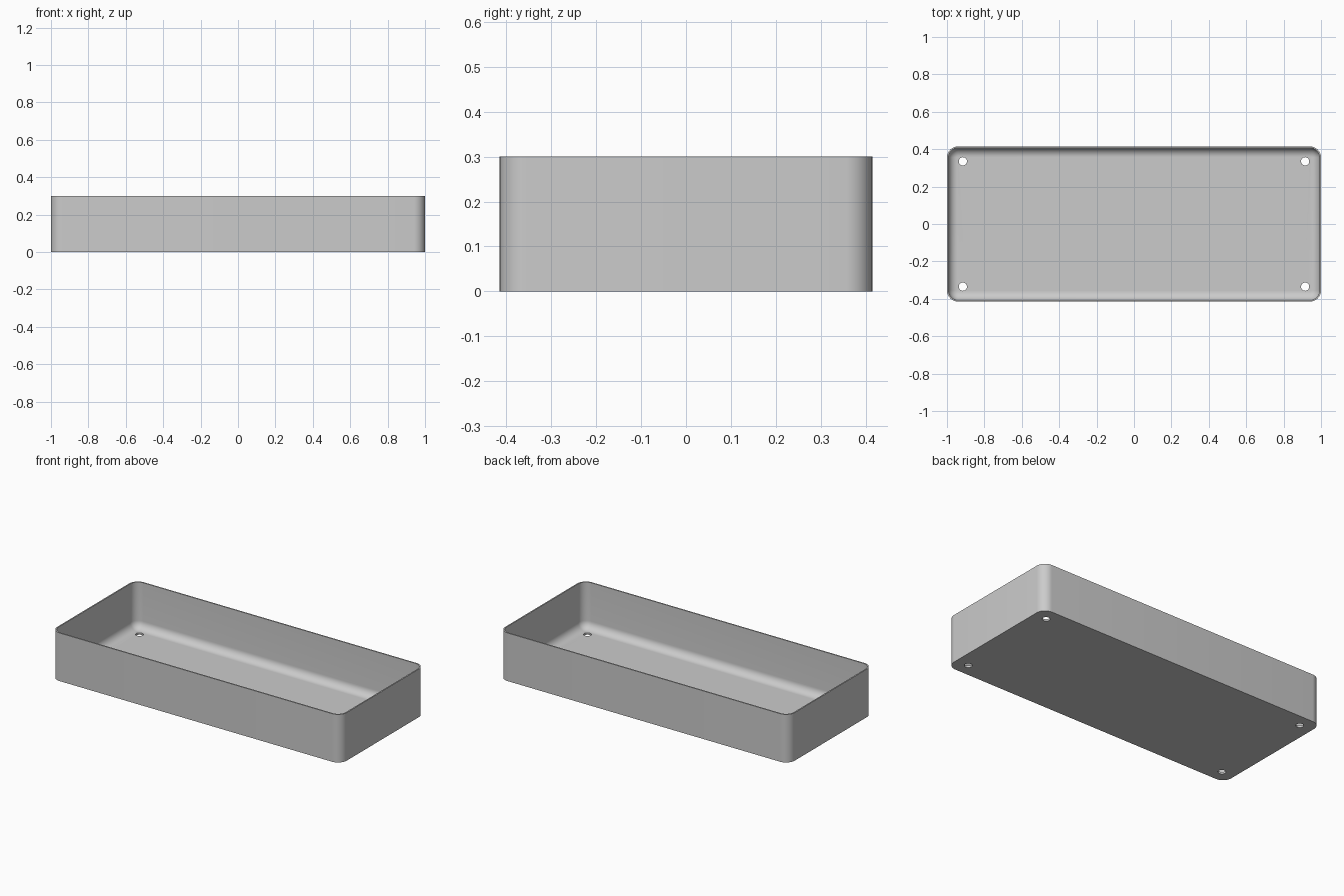
import bpy
import bmesh
from math import sin, cos, pi, radians

cube = bpy.data.objects.get("Cube")
if cube:
    bpy.data.objects.remove(cube, do_unlink=True)

HALF_X, HALF_Y, HEIGHT = 1.0, 0.415, 0.30
CORNER, WALL, FLOOR, FILLET = 0.06, 0.008, 0.012, 0.048
HOLE_X, HOLE_Y, HOLE_R = 0.915, 0.335, 0.022
STEPS = 10

grey = bpy.data.materials.new("plain grey")
grey.use_nodes = True
colour = (0.6, 0.6, 0.6, 1)
grey.diffuse_color = colour
grey.node_tree.nodes["Principled BSDF"].inputs["Base Color"].default_value = colour


def ring(bm, inset, z):
    """Rounded rectangle, inset from the outer outline."""
    r = CORNER - inset
    cx, cy = HALF_X - CORNER, HALF_Y - CORNER
    verts = []
    for q, (sx, sy) in enumerate(((1, 1), (-1, 1), (-1, -1), (1, -1))):
        for i in range(STEPS + 1):
            a = (q + i / STEPS) * pi / 2
            verts.append(bm.verts.new((sx * cx + r * cos(a), sy * cy + r * sin(a), z)))
    return verts


# Tray shell: outer wall, rim, inner wall, then the rounded inner floor edge
profile = [(0, 0), (0, HEIGHT), (WALL, HEIGHT)]
for i in range(STEPS + 1):
    a = i / STEPS * pi / 2
    profile.append((WALL + FILLET * (1 - cos(a)), FLOOR + FILLET * (1 - sin(a))))

bm = bmesh.new()
rings = [ring(bm, inset, z) for inset, z in profile]
for low, high in zip(rings, rings[1:]):
    n = len(low)
    for i in range(n):
        j = (i + 1) % n
        bm.faces.new((low[i], low[j], high[j], high[i]))
bm.faces.new(rings[0][::-1])
bm.faces.new(rings[-1])
bmesh.ops.recalc_face_normals(bm, faces=bm.faces)
mesh = bpy.data.meshes.new("tray")
bm.to_mesh(mesh)
bm.free()
mesh.materials.append(grey)
tray = bpy.data.objects.new("tray", mesh)
bpy.context.collection.objects.link(tray)

# Screw holes through the floor corners
bpy.context.view_layer.objects.active = tray
for sx in (-1, 1):
    for sy in (-1, 1):
        bpy.ops.mesh.primitive_cylinder_add(
            vertices=32, radius=HOLE_R, depth=0.1, location=(sx * HOLE_X, sy * HOLE_Y, 0))
        cutter = bpy.context.object
        cutter.name = "hole_cutter"
        cutter.hide_render = True
        cutter.data.materials.append(grey)
        bpy.context.view_layer.objects.active = tray
        cut = tray.modifiers.new("screw_hole", "BOOLEAN")
        cut.operation = "DIFFERENCE"
        cut.solver = "EXACT"
        cut.object = cutter
        bpy.ops.object.modifier_apply(modifier=cut.name)
        bpy.data.objects.remove(cutter, do_unlink=True)

# Smooth curves, crisp rim and base
bpy.ops.object.select_all(action="DESELECT")
tray.select_set(True)
bpy.ops.object.shade_smooth_by_angle(angle=radians(30))
